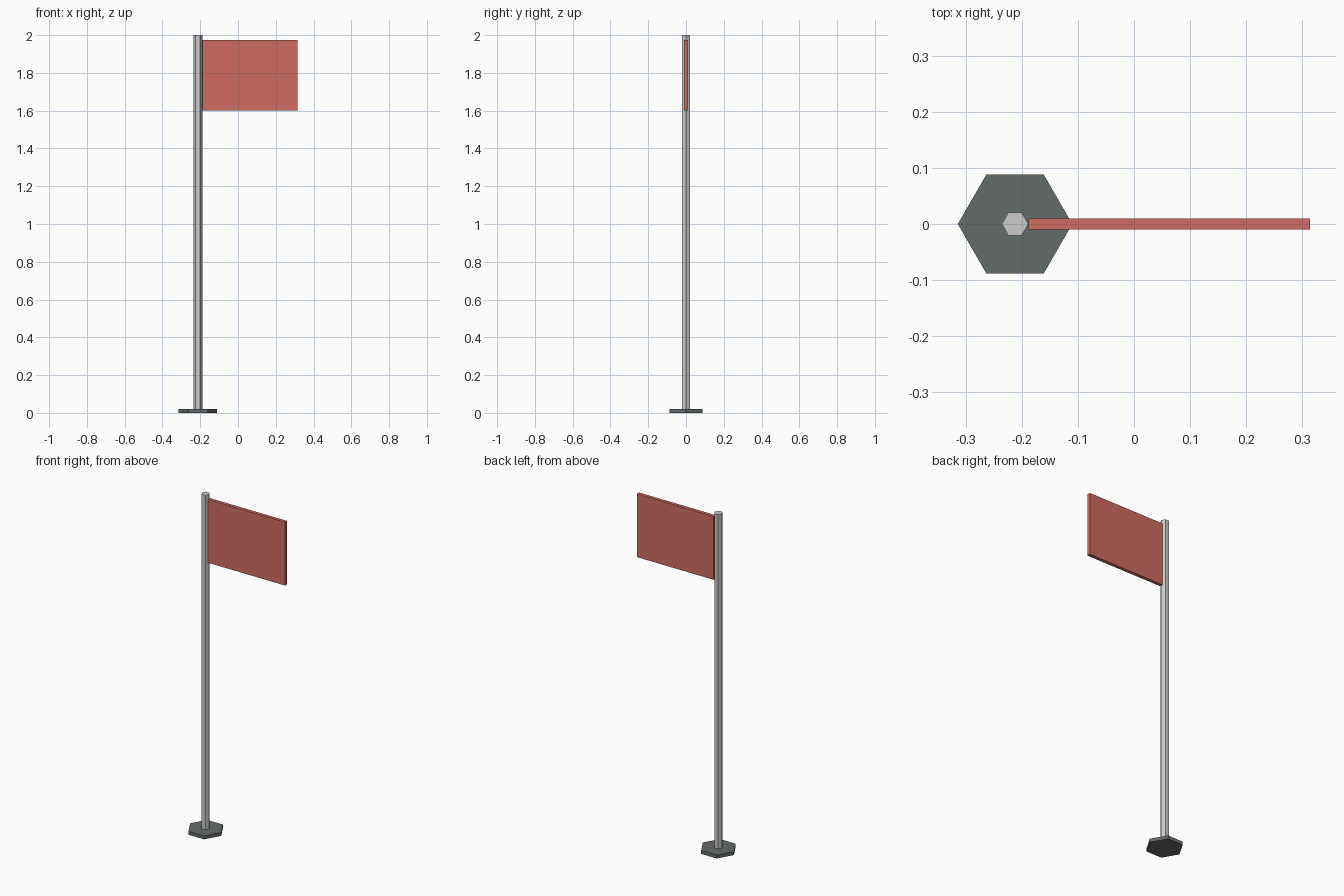
import bpy
import math

if "Cube" in bpy.data.objects:
    bpy.data.objects.remove(bpy.data.objects["Cube"])

POLE_X = -0.212


def paint(obj, name, color):
    mat = bpy.data.materials.new(name)
    mat.diffuse_color = color
    mat.use_nodes = True
    mat.node_tree.nodes["Principled BSDF"].inputs["Base Color"].default_value = mat.diffuse_color
    obj.data.materials.append(mat)


def hex_prism(name, radius, z0, z1):
    # Six-sided prism with corners pointing along x
    bpy.ops.mesh.primitive_cylinder_add(
        vertices=6, radius=radius, depth=z1 - z0,
        location=(POLE_X, 0, (z0 + z1) / 2), rotation=(0, 0, math.radians(30)))
    obj = bpy.context.object
    obj.name = name
    bpy.ops.object.transform_apply(location=False, rotation=True, scale=True)
    return obj


# Foot plate
base = hex_prism("base", 0.102, 0.0, 0.02)
paint(base, "dark_grey", (0.13, 0.15, 0.14, 1))

# Upright pole
hex_prism("pole", 0.0236, 0.02, 2.0)

# Flag panel, from the pole's corner outwards
x0, x1, z0, z1 = POLE_X + 0.0236, 0.314, 1.6, 1.975
bpy.ops.mesh.primitive_cube_add(size=1, location=((x0 + x1) / 2, 0, (z0 + z1) / 2))
flag = bpy.context.object
flag.name = "flag"
flag.scale = (x1 - x0, 0.02, z1 - z0)
bpy.ops.object.transform_apply(location=False, rotation=False, scale=True)
paint(flag, "red", (0.62, 0.15, 0.12, 1))
